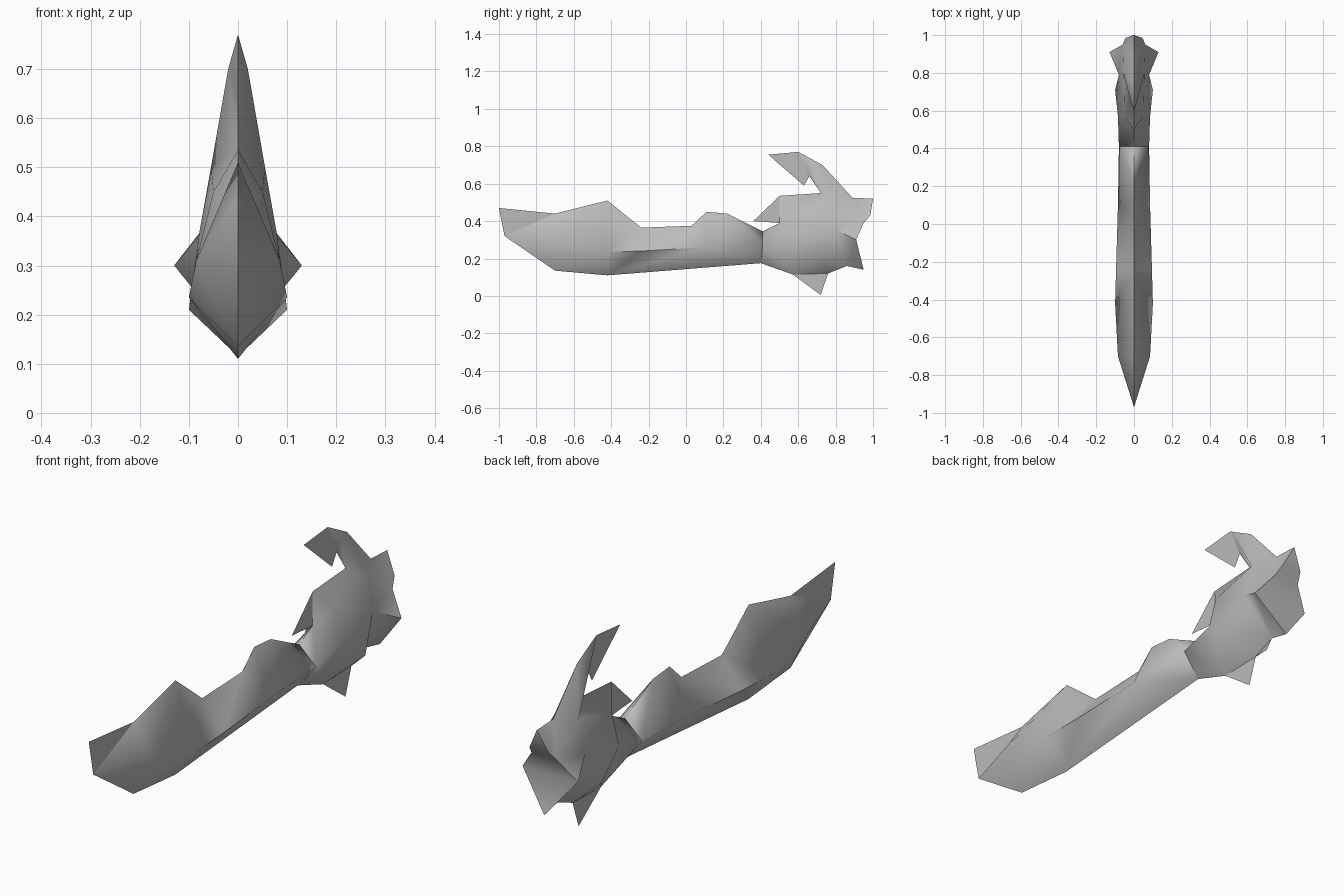
import bpy
import bmesh
import math
from mathutils import Vector
from mathutils.geometry import delaunay_2d_cdt

cube = bpy.data.objects.get("Cube")
if cube:
    bpy.data.objects.remove(cube)

grey = bpy.data.materials.new("plain grey")
grey.use_nodes = True
grey.diffuse_color = (0.5, 0.5, 0.5, 1)
grey.node_tree.nodes["Principled BSDF"].inputs["Base Color"].default_value = grey.diffuse_color


def ridged_plate(name, outline, ridge, creases=()):
    """Mirrored plate: side outline and raised ridge points, each (y, z, half width)."""
    points = [p if len(p) == 3 else (*p, 0) for p in outline] + ridge
    count = len(outline)
    rim = [(i, (i + 1) % count) for i in range(count)]
    links = [(a + count, b + count) for a, b in creases]
    flat, _, tris, origin, _, _ = delaunay_2d_cdt(
        [Vector(p[:2]) for p in points], rim + links, [], 1, 1e-5)
    width = [points[o[0]][2] if o else 0 for o in origin]

    bm = bmesh.new()
    left = [bm.verts.new((w, p.x, p.y)) for p, w in zip(flat, width)]
    right = [bm.verts.new((-w, p.x, p.y)) if w else v
             for p, w, v in zip(flat, width, left)]
    for tri in tris:
        for side in (left, right):
            corners = [side[i] for i in tri]
            if not bm.faces.get(corners):
                bm.faces.new(corners)
    # Span the rim where it is wider than the centre line
    for edge in [e for e in bm.edges if e.is_boundary]:
        a, b = (left.index(v) if v in left else -1 for v in edge.verts)
        if a >= 0 and b >= 0:
            loop = list(dict.fromkeys((left[a], left[b], right[b], right[a])))
            if len(loop) > 2:
                bm.faces.new(loop)
    bmesh.ops.recalc_face_normals(bm, faces=bm.faces)
    mesh = bpy.data.meshes.new(name)
    bm.to_mesh(mesh)
    bm.free()
    mesh.materials.append(grey)
    obj = bpy.data.objects.new(name, mesh)
    bpy.context.collection.objects.link(obj)
    bpy.ops.object.select_all(action="DESELECT")
    obj.select_set(True)
    bpy.context.view_layer.objects.active = obj
    bpy.ops.object.shade_smooth_by_angle(angle=math.radians(70))


# Long shaft with a broad pointed end and a small hump
ridged_plate(
    "shaft",
    [(-1, .47), (-.7, .44), (-.42, .51), (-.24, .365), (.03, .375), (.11, .45),
     (.22, .44), (.41, .345), (.41, .27, .08), (.4, .175), (-.42, .11),
     (-.7, .135), (-.97, .32)],
    [(-.7, .31, .085), (-.42, .235, .1), (-.24, .24, .095), (.1, .26, .085)],
    [(0, 1), (1, 2), (2, 3)])

# Head with beak, hooked crest, lower spike and flared back
ridged_plate(
    "head",
    [(.41, .345), (.5, .39), (.36, .4), (.5, .535), (.72, .55), (.66, .64),
     (.63, .59), (.44, .755), (.6, .77), (.73, .7), (.89, .525), (1, .52),
     (.985, .43, .045), (.95, .39, .06), (.91, .3, .13), (.95, .14), (.86, .16),
     (.76, .12), (.72, .005), (.57, .115), (.4, .175), (.41, .27, .08)],
    [(.66, .7, .02), (.8, .5, .055), (.79, .36, .08), (.71, .21, .1),
     (.57, .45, .05), (.57, .31, .085)],
    [(0, 1), (1, 2), (2, 3), (1, 4), (2, 5), (5, 3)])
